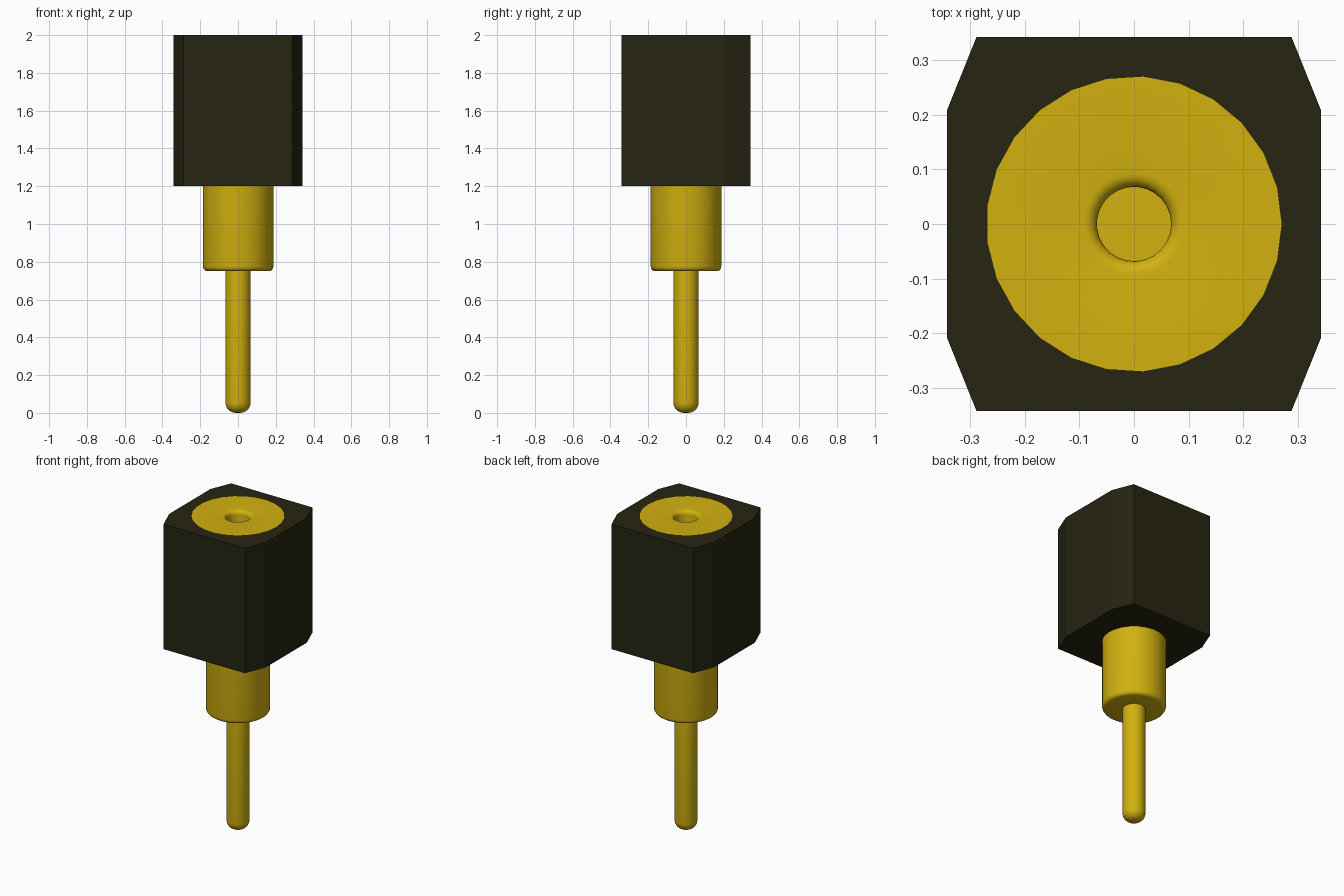
import bpy, bmesh, math

cube = bpy.data.objects.get("Cube")
if cube:
    bpy.data.objects.remove(cube, do_unlink=True)

SIDES = 25


def material(name, color):
    m = bpy.data.materials.new(name)
    m.use_nodes = True
    m.diffuse_color = (*color, 1)
    m.node_tree.nodes["Principled BSDF"].inputs["Base Color"].default_value = (*color, 1)
    return m


def ring(bm, r, z):
    step = 2 * math.pi / SIDES
    return [bm.verts.new((r * math.cos(i * step), r * math.sin(i * step), z))
            for i in range(SIDES)]


def bridge(bm, a, b):
    n = len(a)
    for i in range(n):
        j = (i + 1) % n
        bm.faces.new((a[i], a[j], b[j], b[i]))


def loop_edges(bm, loop):
    return [bm.edges.get((a, b)) for a, b in zip(loop, loop[1:] + loop[:1])]


def finish(bm, name, mat, smooth_angle=None):
    bmesh.ops.recalc_face_normals(bm, faces=bm.faces)
    me = bpy.data.meshes.new(name)
    bm.to_mesh(me)
    bm.free()
    me.materials.append(mat)
    ob = bpy.data.objects.new(name, me)
    bpy.context.collection.objects.link(ob)
    if smooth_angle:
        bpy.ops.object.select_all(action='DESELECT')
        ob.select_set(True)
        bpy.context.view_layer.objects.active = ob
        bpy.ops.object.shade_smooth_by_angle(angle=math.radians(smooth_angle))
    return ob


def arc(cr, cz, radius, start, end, steps=5):
    """Profile points (r, z) along a rounded corner."""
    pts = []
    for i in range(steps + 1):
        a = math.radians(start + (end - start) * i / steps)
        pts.append((cr + radius * math.cos(a), cz + radius * math.sin(a)))
    return pts


gold = material("gold", (0.64, 0.44, 0.005))
black = material("black plastic", (0.019, 0.018, 0.006))

HEAD_R, BARREL_R, PIN_R, HOLE_R = 0.27, 0.187, 0.067, 0.068
TOP, BASE = 2.0, 1.2

# Housing: block with clipped corners and a tapered bore
bm = bmesh.new()
quarter = [(0.342, 0.208), (0.288, 0.342)]
half = quarter + [(-x, y) for x, y in reversed(quarter)]
outline = half + [(-x, -y) for x, y in half]
lower = [bm.verts.new((x, y, BASE)) for x, y in outline]
upper = [bm.verts.new((x, y, TOP)) for x, y in outline]
bridge(bm, lower, upper)
bore_low, bore_top = ring(bm, BARREL_R, BASE), ring(bm, HEAD_R, TOP)
bridge(bm, bore_low, bore_top)
for outer, inner in ((lower, bore_low), (upper, bore_top)):
    bmesh.ops.triangle_fill(bm, use_beauty=True,
                            edges=loop_edges(bm, outer) + loop_edges(bm, inner))
finish(bm, "housing", black)

# Contact pin: one turned profile from the tip up to the socket floor
profile = (arc(PIN_R - 0.055, 0.055, 0.055, -90, 0)          # rounded tip
           + [(PIN_R, 0.75)]                                 # thin leg
           + arc(BARREL_R - 0.025, 0.775, 0.025, -90, 0, 4)  # barrel edge
           + [(BARREL_R, BASE), (HEAD_R, TOP)]               # barrel and head
           + arc(HOLE_R + 0.025, TOP - 0.025, 0.025, 90, 180)  # socket rim
           + [(HOLE_R, 1.3)])                                # socket wall
bm = bmesh.new()
rings = [ring(bm, r, z) for r, z in profile]
for a, b in zip(rings, rings[1:]):
    bridge(bm, a, b)
bm.faces.new(rings[0])
bm.faces.new(rings[-1])
finish(bm, "contact_pin", gold, 35)
